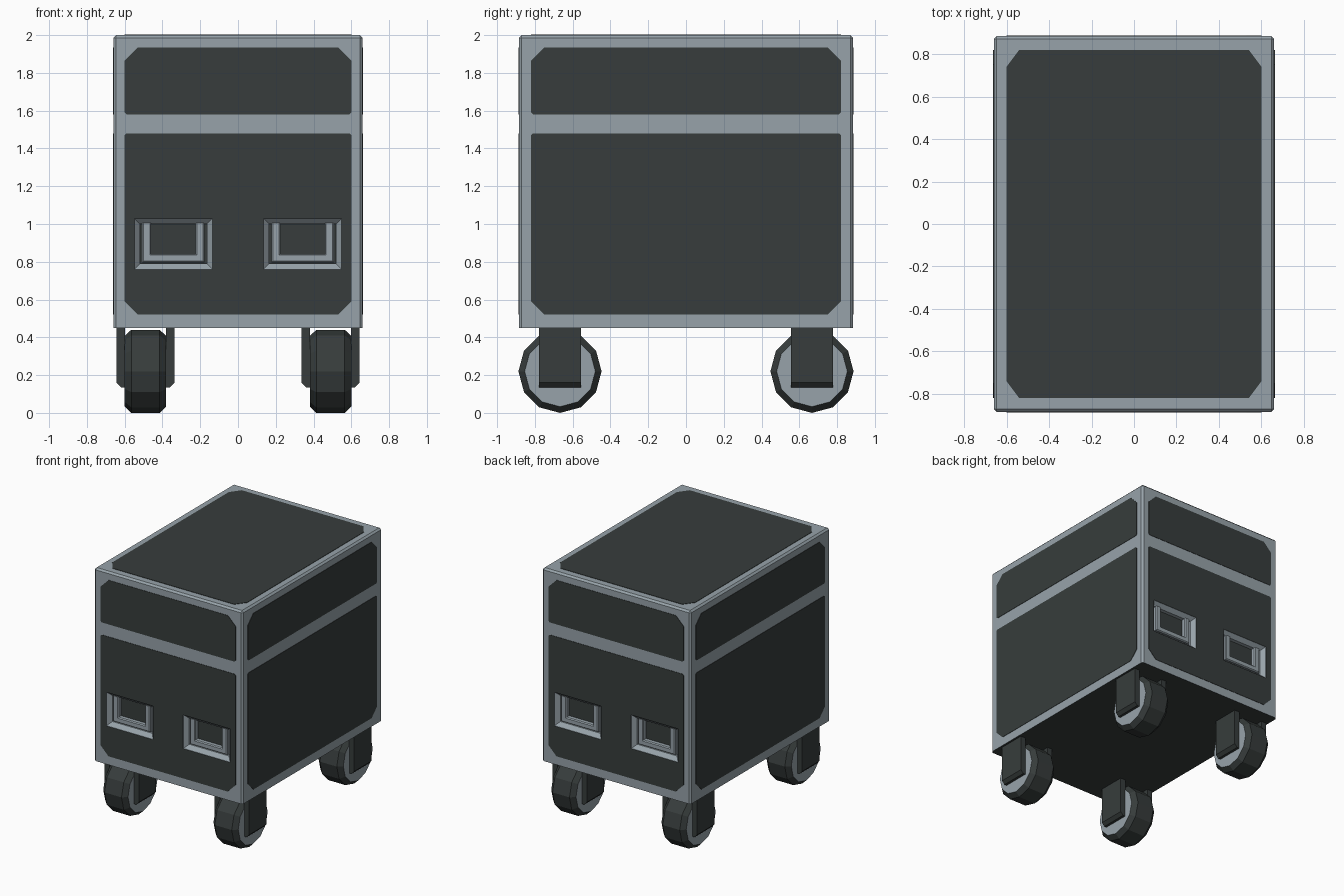
import bpy, bmesh, math
from mathutils import Vector

if "Cube" in bpy.data.objects:
    bpy.data.objects.remove(bpy.data.objects["Cube"])


def material(name, rgb):
    m = bpy.data.materials.new(name)
    m.diffuse_color = (*rgb, 1)
    m.use_nodes = True
    m.node_tree.nodes["Principled BSDF"].inputs["Base Color"].default_value = m.diffuse_color
    return m


GREY, DARK = 0, 1
MATS = [material("metal grey", (0.31, 0.365, 0.40)),
        material("dark panel", (0.038, 0.046, 0.045))]
HX, HY, Z0, Z1 = 0.66, 0.885, 0.45, 2.0


def finish(bm, name):
    bmesh.ops.recalc_face_normals(bm, faces=bm.faces[:])
    me = bpy.data.meshes.new(name)
    bm.to_mesh(me)
    bm.free()
    for m in MATS:
        me.materials.append(m)
    ob = bpy.data.objects.new(name, me)
    bpy.context.collection.objects.link(ob)
    return ob


def loft(bm, rings, side=GREY, first=GREY, last=GREY):
    """Skin a list of equal point rings and cap both ends."""
    vs = [[bm.verts.new(p) for p in r] for r in rings]
    n = len(vs[0])
    for a, b in zip(vs, vs[1:]):
        for i in range(n):
            j = (i + 1) % n
            bm.faces.new((a[i], a[j], b[j], b[i])).material_index = side
    bm.faces.new(vs[0]).material_index = first
    bm.faces.new(vs[-1]).material_index = last


def octagon(x0, x1, y0, y1, low, high):
    """Rectangle with chamfered corners; low / high are (dx, dy) cuts."""
    (a, b), (c, d) = low, high
    return [(x0 + a, y0), (x1 - a, y0), (x1, y0 + b), (x1, y1 - d),
            (x1 - c, y1), (x0 + c, y1), (x0, y1 - d), (x0, y0 + b)]


def panel(name, shape, to3d):
    bm = bmesh.new()
    loft(bm, [[to3d(u, v, h) for u, v in shape] for h in (-0.004, 0.003)],
         DARK, DARK, DARK)
    return finish(bm, name)


# Case body: bevelled everywhere except around the dark underside
bm = bmesh.new()
bmesh.ops.create_cube(bm, size=1)
for v in bm.verts:
    v.co = Vector((v.co.x * 2 * HX, v.co.y * 2 * HY,
                   Z1 if v.co.z > 0 else Z0))
edges = [e for e in bm.edges if max(v.co.z for v in e.verts) > 1]
bmesh.ops.bevel(bm, geom=edges, offset=0.014, segments=1, affect='EDGES')
bm.normal_update()
for f in bm.faces:
    f.material_index = DARK if f.normal.z < -0.9 else GREY
body = finish(bm, "case_body")

# Dark panels on the four sides and the lid
big, tiny = (0.07, 0.07), (0.01, 0.01)
to_cut = [body]
for s, fb, lr in ((-1, "front", "left"), (1, "back", "right")):
    for part, z0, z1, lo, hi in (("upper", 1.58, 1.935, tiny, big),
                                 ("lower", 0.52, 1.48, big, tiny)):
        p = panel(f"{fb}_{part}_panel", octagon(-0.6, 0.6, z0, z1, lo, hi),
                  lambda u, v, h: (u, s * (HY + h), v))
        if part == "lower":
            to_cut.append(p)
        panel(f"{lr}_{part}_panel", octagon(-0.82, 0.82, z0, z1, lo, hi),
              lambda u, v, h: (s * (HX + h), u, v))
panel("lid_panel", octagon(-0.6, 0.6, -0.82, 0.82, (0.06, 0.08), (0.06, 0.08)),
      lambda u, v, h: (u, v, Z1 + h))

# Handle pockets: sloped grey rim with a dark back, cut into both ends
bm = bmesh.new()
for sx in (-1, 1):
    for sy in (-1, 1):
        rings = []
        for inset, depth in ((0, -0.02), (0, 0), (0.03, 0.03), (0.03, 0.06)):
            w, h = 0.207 - inset, 0.135 - inset
            rings.append([(sx * 0.342 + a * w, sy * (HY - depth), 0.895 + b * h)
                          for a, b in ((-1, -1), (1, -1), (1, 1), (-1, 1))])
        loft(bm, rings, GREY, GREY, DARK)
cutter = finish(bm, "pocket_cutter")
cutter.hide_render = True
cutter.hide_viewport = False
cutter.display_type = 'WIRE'
for ob in to_cut:
    mod = ob.modifiers.new("pockets", 'BOOLEAN')
    mod.operation = 'DIFFERENCE'
    mod.solver = 'EXACT'
    mod.object = cutter

# U-shaped drop handles resting in the pockets
for sx in (-1, 1):
    for sy, fb in ((-1, "front"), (1, "back")):
        bm = bmesh.new()
        rings = []
        for grow, depth in ((0, 0.058), (0, 0.028), (-0.007, 0.02)):
            o, i = 0.165 + grow, 0.118 - grow
            zb, zi = 0.797 - grow, 0.842 + grow
            u = [(-o, 1.005), (-o, zb), (o, zb), (o, 1.005),
                 (i, 1.005), (i, zi), (-i, zi), (-i, 1.005)]
            rings.append([(sx * 0.342 + x, sy * (HY - depth), z) for x, z in u])
        loft(bm, rings)
        finish(bm, f"{fb}_handle_{'right' if sx > 0 else 'left'}")

# Casters: twelve-sided tyre with grey hub faces between two fork plates
for sx, lr in ((-1, "left"), (1, "right")):
    for sy, fb in ((-1, "front"), (1, "back")):
        cx, cy = sx * 0.49, sy * 0.667
        bm = bmesh.new()
        rings = [[(cx + dx, cy + r * math.cos(k * math.pi / 6),
                   0.22 + r * math.sin(k * math.pi / 6)) for k in range(12)]
                 for dx, r in ((-0.11, 0.187), (-0.075, 0.22),
                               (0.075, 0.22), (0.11, 0.187))]
        loft(bm, rings, DARK, GREY, GREY)
        finish(bm, f"{fb}_{lr}_wheel")
        bm = bmesh.new()
        for d in (-1, 1):
            prof = [(0.108, 0.455), (0.108, 0.135), (0.13, 0.135),
                    (0.153, 0.16), (0.153, 0.455)]
            loft(bm, [[(cx + d * x, cy + y, z) for x, z in prof]
                      for y in (-0.11, 0.11)], DARK, DARK, DARK)
        finish(bm, f"{fb}_{lr}_fork")
